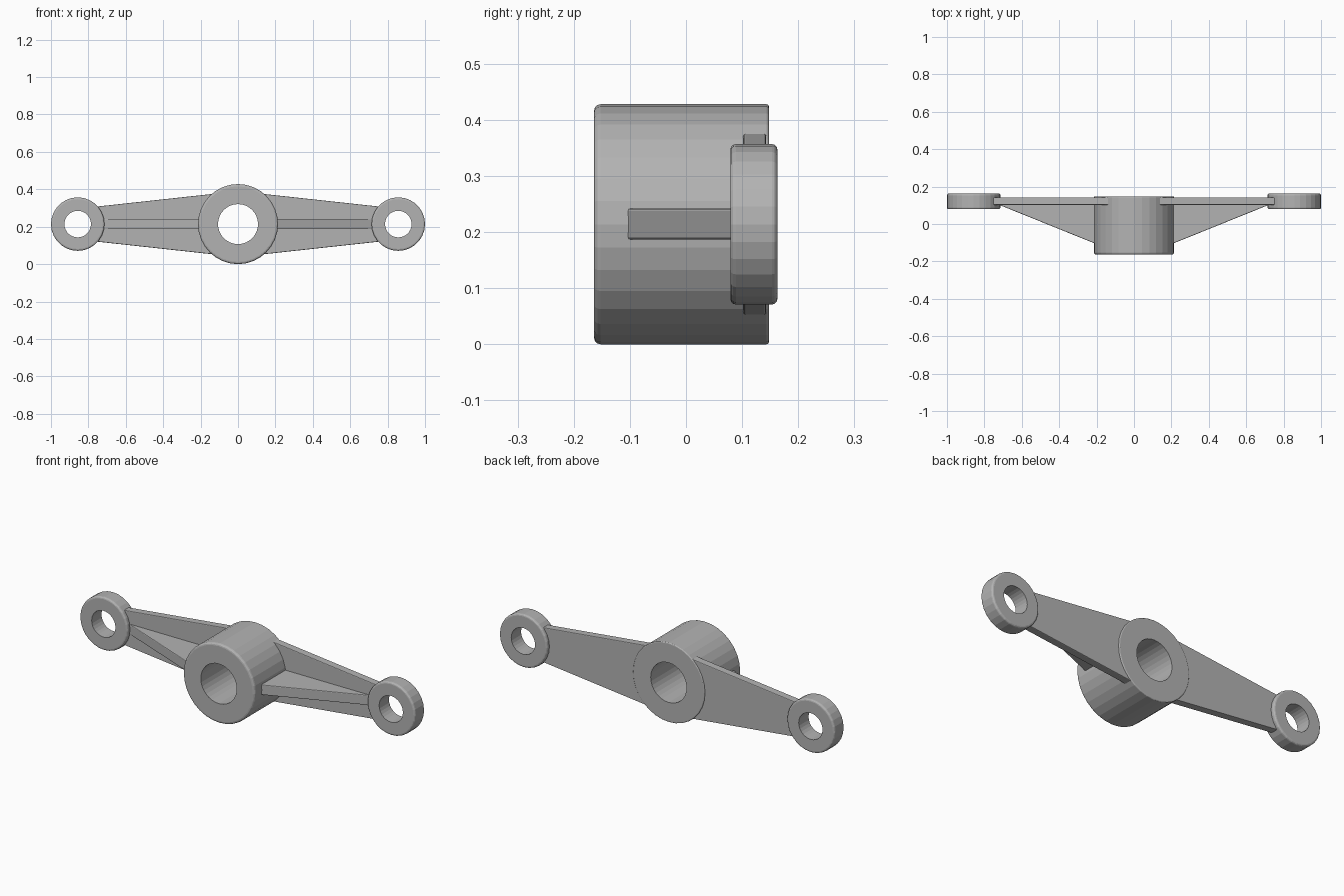
import bpy, bmesh, math
from mathutils import Vector

cube = bpy.data.objects.get("Cube")
if cube:
    bpy.data.objects.remove(cube, do_unlink=True)

CENTRE_Z = 0.214

# Single cast-metal grey
metal = bpy.data.materials.new("cast_grey")
metal.use_nodes = True
GREY = (0.45, 0.45, 0.45, 1)
metal.diffuse_color = GREY
metal.node_tree.nodes["Principled BSDF"].inputs["Base Color"].default_value = GREY


def make_object(name, bm):
    bmesh.ops.recalc_face_normals(bm, faces=bm.faces)
    mesh = bpy.data.meshes.new(name)
    bm.to_mesh(mesh)
    bm.free()
    mesh.materials.append(metal)
    obj = bpy.data.objects.new(name, mesh)
    bpy.context.collection.objects.link(obj)
    return obj


def ring(name, x, outer, inner, front, back, round_front, round_back, sides):
    """Bored cylinder along y with rounded outer rims."""
    profile = [(inner, front)]
    for r, y, first, sign in ((round_front, front, 0, 1), (round_back, back, 90, -1)):
        for step in range(4):
            a = math.radians(first + sign * 30 * step if sign > 0 else 90 - 30 * step)
            profile.append((outer - r + r * math.sin(a), y + sign * (r - r * math.cos(a))))
    profile.append((inner, back))
    bm = bmesh.new()
    loops = []
    for i in range(sides):
        a = 2 * math.pi * i / sides
        loops.append([bm.verts.new((x + r * math.cos(a), y, CENTRE_Z + r * math.sin(a)))
                      for r, y in profile])
    n = len(profile)
    for i in range(sides):
        here, after = loops[i], loops[(i + 1) % sides]
        for j in range(n):
            k = (j + 1) % n
            bm.faces.new((here[j], here[k], after[k], after[j]))
    return make_object(name, bm)


def slab(name, outline, depth, bevel):
    """Extrude a flat outline and soften its edges slightly."""
    bm = bmesh.new()
    face = bm.faces.new([bm.verts.new(p) for p in outline])
    out = bmesh.ops.extrude_face_region(bm, geom=[face])
    verts = [v for v in out["geom"] if isinstance(v, bmesh.types.BMVert)]
    bmesh.ops.translate(bm, verts=verts, vec=Vector(depth))
    obj = make_object(name, bm)
    mod = obj.modifiers.new("soft_edges", "BEVEL")
    mod.width = bevel
    mod.segments = 2
    return obj


# Central hub
ring("hub", 0, 0.214, 0.107, -0.164, 0.148, 0.012, 0.005, 32)

for side, s in (("left", 1), ("right", -1)):
    # Eye at the end of the arm
    ring(side + "_eye", s * 0.857, 0.143, 0.071, 0.079, 0.163, 0.01, 0.01, 28)

    # Tapered arm plate
    arm = [(0.13, 0.162), (0.762, 0.093), (0.762, -0.093), (0.13, -0.162)]
    slab(side + "_arm", [(s * x, 0.102, CENTRE_Z + z) for x, z in arm], (0, 0.041, 0), 0.004)

    # Triangular stiffening rib
    rib = [(0.15, -0.108), (0.2, -0.108), (0.73, 0.106), (0.73, 0.12), (0.15, 0.12)]
    slab(side + "_rib", [(s * x, y, CENTRE_Z - 0.027) for x, y in rib], (0, 0, 0.055), 0.004)
